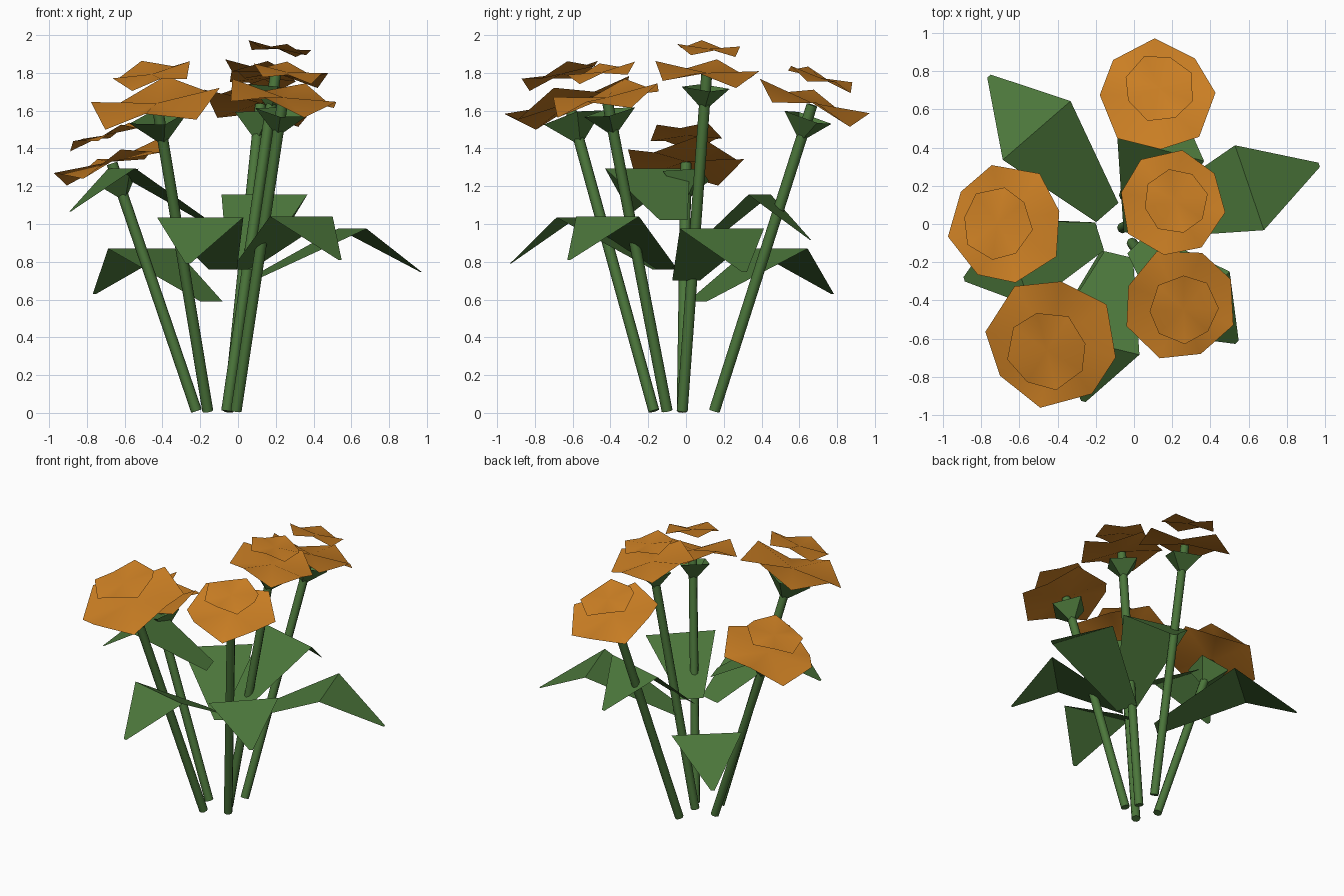
import bpy, bmesh, math
from mathutils import Vector

if "Cube" in bpy.data.objects:
    bpy.data.objects.remove(bpy.data.objects["Cube"])


def material(name, rgb):
    m = bpy.data.materials.new(name)
    m.diffuse_color = (*rgb, 1)
    m.use_nodes = True
    m.node_tree.nodes["Principled BSDF"].inputs["Base Color"].default_value = m.diffuse_color
    return m


ORANGE = material("petal orange", (0.62, 0.22, 0.018))
GREEN = material("leaf green", (0.072, 0.185, 0.044))


def make(name, verts, faces, mat, smooth=None):
    me = bpy.data.meshes.new(name)
    me.from_pydata([tuple(v) for v in verts], [], faces)
    me.materials.append(mat)
    ob = bpy.data.objects.new(name, me)
    bpy.context.collection.objects.link(ob)
    if smooth:
        bpy.ops.object.select_all(action='DESELECT')
        ob.select_set(True)
        bpy.context.view_layer.objects.active = ob
        bpy.ops.object.shade_smooth_by_angle(angle=math.radians(smooth))
    return ob


def tilted_frame(axis):
    """Two directions across the axis, staying close to world x and y."""
    u = (Vector((1, 0, 0)) - axis * axis.x).normalized()
    return u, axis.cross(u)


def ring(center, axis, radius, sides, phase, wave=0.0):
    u, v = tilted_frame(axis)
    pts = []
    for i in range(sides):
        a = math.radians(phase) + i * math.tau / sides
        lift = wave if i % 2 == 0 else -wave
        pts.append(center + (u * math.cos(a) + v * math.sin(a)) * radius + axis * lift)
    return pts


def petal_layer(name, center, axis, radius, phase, wave):
    # wavy eight-sided sheet fanned around its middle
    pts = ring(center, axis, radius, 8, phase, wave) + [center]
    make(name, pts, [(i, (i + 1) % 8, 8) for i in range(8)], ORANGE, 40)


def flower(i, base, head, radius, phase):
    base, head = Vector(base), Vector(head)
    axis = (head - base).normalized()
    # stem
    n = 8
    pts = ring(base, axis, 0.029, n, 0) + ring(head - axis * 0.01, axis, 0.029, n, 0)
    faces = [(k, (k + 1) % n, n + (k + 1) % n, n + k) for k in range(n)]
    faces += [tuple(reversed(range(n))), tuple(range(n, 2 * n))]
    make(f"stem_{i}", pts, faces, GREEN, 50)
    # open four-sided cup under the petals
    cup = ring(head - axis * 0.08, axis, radius * 0.46, 4, phase + 20)
    cup.append(head - axis * (0.08 + radius * 0.45))
    make(f"cup_{i}", cup, [(4, (k + 1) % 4, k) for k in range(4)], GREEN)
    # two petal layers
    petal_layer(f"outer_petals_{i}", head, axis, radius, phase, radius * 0.13)
    petal_layer(f"inner_petals_{i}", head + axis * radius * 0.46, axis,
                radius * 0.61, phase + 23, radius * 0.07)


def leaf(i, base, mid, tip):
    # sheet rising to a wide fold, then drooping to a narrow tip
    base, mid, tip = Vector(base), Vector(mid), Vector(tip)
    d = tip - base
    side = Vector((-d.y, d.x, 0)).normalized()
    pts = []
    for p, w in ((base, 0.077), (mid, 0.235), (tip, 0.012)):
        pts += [p - side * w, p + side * w]
    make(f"leaf_{i}", pts, [(0, 2, 3, 1), (2, 4, 5, 3)], GREEN)


# stem foot, flower middle, flower radius, turn of the petals
FLOWERS = [
    ((-0.05, 0.15, 0.01), (0.12, 0.67, 1.64), 0.305, 3),
    ((-0.06, -0.02, 0.01), (0.20, 0.11, 1.80), 0.28, -10),
    ((-0.22, -0.02, 0.01), (-0.67, 0.0, 1.33), 0.315, 12),
    ((-0.16, -0.17, 0.01), (-0.43, -0.62, 1.64), 0.35, -9),
    ((-0.01, -0.10, 0.01), (0.24, -0.42, 1.67), 0.30, -22),
]
for i, f in enumerate(FLOWERS, 1):
    flower(i, *f)

# root, fold and tip of each leaf
LEAVES = [
    ((-0.14, 0.06, 0.59), (-0.51, 0.49, 0.87), (-0.76, 0.775, 0.63)),
    ((0.06, 0.0, 0.70), (0.605, 0.19, 0.975), (0.97, 0.31, 0.745)),
    ((0.02, -0.06, 0.76), (0.14, 0.39, 1.155), (0.21, 0.66, 0.915)),
    ((-0.18, -0.065, 1.02), (-0.615, -0.205, 1.295), (-0.89, -0.29, 1.065)),
    ((-0.08, -0.16, 0.76), (-0.20, -0.63, 1.035), (-0.265, -0.93, 0.79)),
    ((0.02, -0.10, 0.76), (0.335, -0.415, 1.04), (0.54, -0.62, 0.81)),
]
for i, l in enumerate(LEAVES, 1):
    leaf(i, *l)
